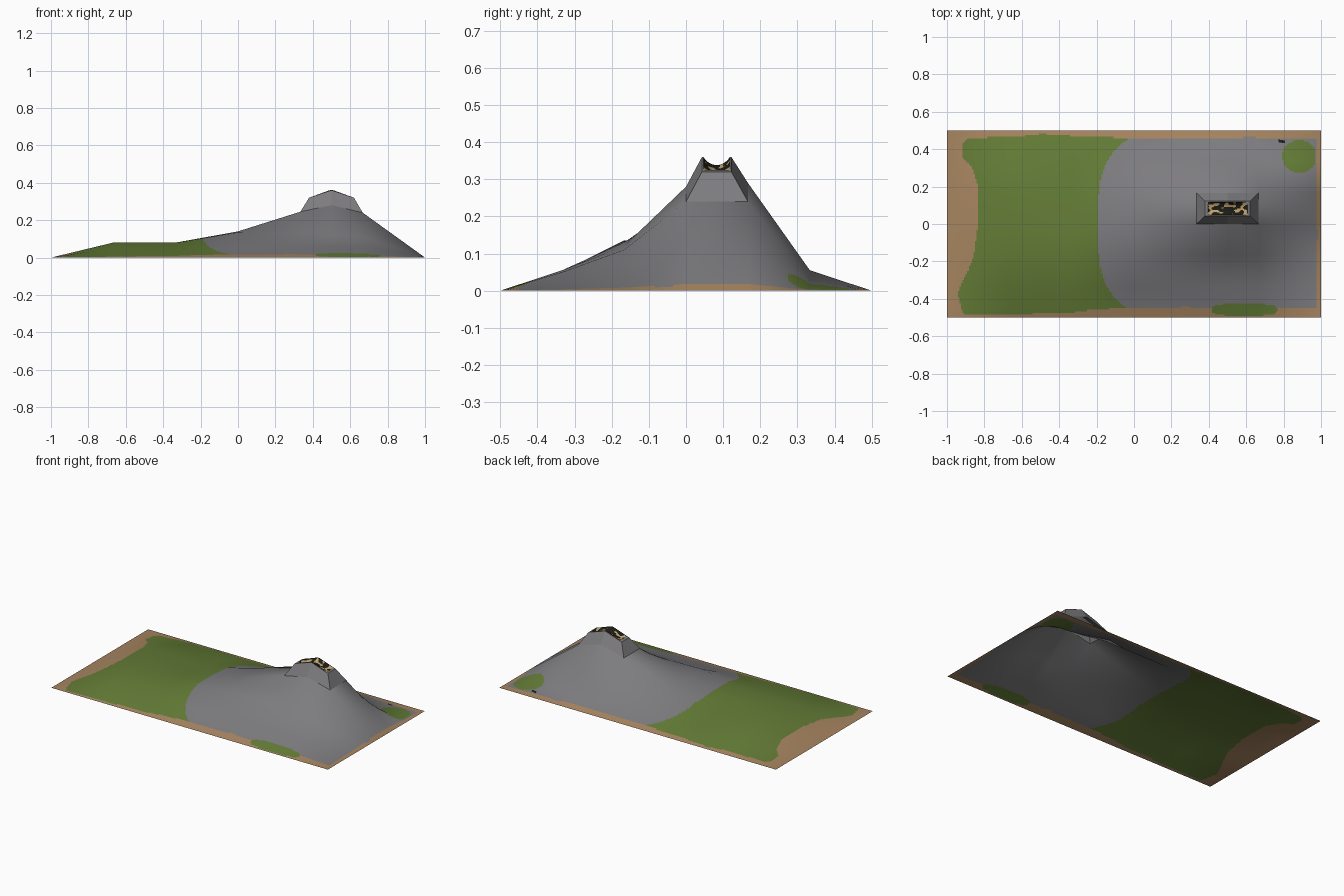
import bpy, math
from mathutils import Vector, noise

if "Cube" in bpy.data.objects:
    bpy.data.objects.remove(bpy.data.objects["Cube"])


def material(name, rgb):
    m = bpy.data.materials.new(name)
    m.diffuse_color = (*rgb, 1)
    m.use_nodes = True
    m.node_tree.nodes["Principled BSDF"].inputs["Base Color"].default_value = m.diffuse_color
    return m


GRASS = material("grass green", (0.125, 0.20, 0.037))
ROCK = material("rock grey", (0.205, 0.20, 0.21))
DIRT = material("dirt tan", (0.38, 0.23, 0.115))
CHAR = material("charred black", (0.012, 0.012, 0.008))
EMBER = material("ember tan", (0.55, 0.36, 0.16))

# Coarse height field: columns in x, rows in y
XS = [-1, -2/3, -1/3, 0, 1/3, 0.5, 2/3, 1]
YS = [-0.5, -1/3, -1/6, 0, 1/6, 1/3, 0.5]
H = [[0] * 8,
     [0, .05, .05, .052, .055, .055, .05, 0],
     [0, .08, .08, .135, .13, .12, .11, 0],
     [0, .08, .08, .14, .245, .28, .24, 0],
     [0, .08, .06, .14, .245, .29, .24, 0],
     [0, .05, .05, .055, .055, .055, .03, 0],
     [0] * 8]


def cell(nodes, v):
    i = max(k for k in range(len(nodes) - 1) if nodes[k] <= v + 1e-6)
    return i, (v - nodes[i]) / (nodes[i + 1] - nodes[i])


def sample(field, x, y):
    i, u = cell(XS, x)
    j, v = cell(YS, y)
    return ((field[j][i] * (1 - u) + field[j][i + 1] * u) * (1 - v)
            + (field[j + 1][i] * (1 - u) + field[j + 1][i + 1] * u) * v)


def node_normal(i, j):
    a, b = max(i - 1, 0), min(i + 1, 7)
    c, d = max(j - 1, 0), min(j + 1, 6)
    return Vector((-(H[j][b] - H[j][a]) / (XS[b] - XS[a]),
                   -(H[d][i] - H[c][i]) / (YS[d] - YS[c]), 1)).normalized()


NORMALS = [[node_normal(i, j) for i in range(8)] for j in range(7)]


def curve(points, t):
    for (a, va), (b, vb) in zip(points, points[1:]):
        if t <= b:
            return va + (vb - va) * (t - a) / (b - a)
    return points[-1][1]


GRASS_LEFT = [(-.5, -.9), (-.45, -.92), (-.37, -.945), (-.2, -.865), (0, -.83),
              (.2, -.835), (.3, -.865), (.36, -.92), (.42, -.92), (.5, -.86)]


def ground_colour(x, y):
    """0 grass, 1 rock, 2 dirt"""
    wob = 0.008 * noise.noise(Vector((x * 9, y * 9, 0)))
    if ((x - .885) / .09) ** 2 + ((y - .36) / .09) ** 2 < 1 + wob * 20 and x < .97:
        return 0
    if abs((x - .59) / .175) ** 3 + abs((y + .458) / .032) ** 3 < 1:
        return 0
    rock_left = -.19 + .23 * (2 * abs(y)) ** 4
    if x > rock_left:
        return 1 if -.45 + wob < y < .46 + wob and x < .975 + wob else 2
    top = .462 + .012 * math.exp(-((x + .45) / .2) ** 2) + wob
    low = -.482 + .03 * max(0, (x + .5) / .4) + wob
    return 0 if low < y < top and x > curve(GRASS_LEFT, y) + wob else 2


def make(name, verts, faces, mats, ids):
    me = bpy.data.meshes.new(name)
    me.from_pydata(verts, [], faces)
    for m in mats:
        me.materials.append(m)
    for p, k in zip(me.polygons, ids):
        p.material_index = k
    ob = bpy.data.objects.new(name, me)
    bpy.context.collection.objects.link(ob)
    return ob


# Terrain sheet, finely divided so the painted borders stay crisp
NX, NY = 240, 120
verts, norms, faces, ids = [], [], [], []
for j in range(NY + 1):
    for i in range(NX + 1):
        x, y = -1 + i / 120, -.5 + j / 120
        verts.append((x, y, sample(H, x, y)))
        norms.append(sample(NORMALS, x, y).normalized())
for j in range(NY):
    for i in range(NX):
        if 160 <= i < 200 and 60 <= j < 80:      # opening for the crater cone
            continue
        a = j * (NX + 1) + i
        faces.append((a, a + 1, a + NX + 2, a + NX + 1))
        ids.append(ground_colour(-1 + (i + .5) / 120, -.5 + (j + .5) / 120))
terrain = make("terrain", verts, faces, [GRASS, ROCK, DIRT], ids)
terrain.data.shade_smooth()
terrain.data.normals_split_custom_set_from_vertices(norms)

# Crater cone: outer base ring, top ring, inner rim ring
def ring(x0, x1, y0, y1, zf):
    xm = .5
    return [(x, y, zf(x, y)) for x, y in
            ((x0, y0), (xm, y0), (x1, y0), (x1, y1), (xm, y1), (x0, y1))]


def roof(x, y):
    return .32 + .04 * min(1, (.12 - abs(x - .5)) / .11)


rings = (ring(1/3, 2/3, 0, 1/6, lambda x, y: sample(H, x, y))
         + ring(.38, .62, .043, .122, roof)
         + ring(.395, .608, .047, .118, roof))
faces = [(r + k, r + (k + 1) % 6, r + 6 + (k + 1) % 6, r + 6 + k)
         for r in (0, 6) for k in range(6)]
make("crater_cone", rings, faces, [ROCK], [0] * 12)

# Crater floor: shallow mottled bowl inside the rim
NX, NY = 44, 16
verts, faces, ids = [], [], []
for j in range(NY + 1):
    for i in range(NX + 1):
        u, v = i / NX, j / NY
        x, y = .395 + .213 * u, .047 + .071 * v
        dip = .022 * math.sin(math.pi * v) ** .7 * math.sin(math.pi * u) ** .5 if 0 < u < 1 and 0 < v < 1 else 0
        verts.append((x, y, roof(x, y) - dip))
for j in range(NY):
    for i in range(NX):
        a = j * (NX + 1) + i
        faces.append((a, a + 1, a + NX + 2, a + NX + 1))
        n = noise.noise(Vector((i * .14, j * .22, 3.3)))
        ids.append(1 if n > .12 else 0)
make("crater_floor", verts, faces, [CHAR, EMBER], ids)

# Small dark stone mark near the back edge
z = sample(H, .79, .445) + .002
make("dark_stone", [(.77, .452, z - .001), (.775, .436, z + .003), (.808, .432, z + .003), (.806, .446, z)],
     [(0, 1, 2, 3)], [CHAR], [0])
